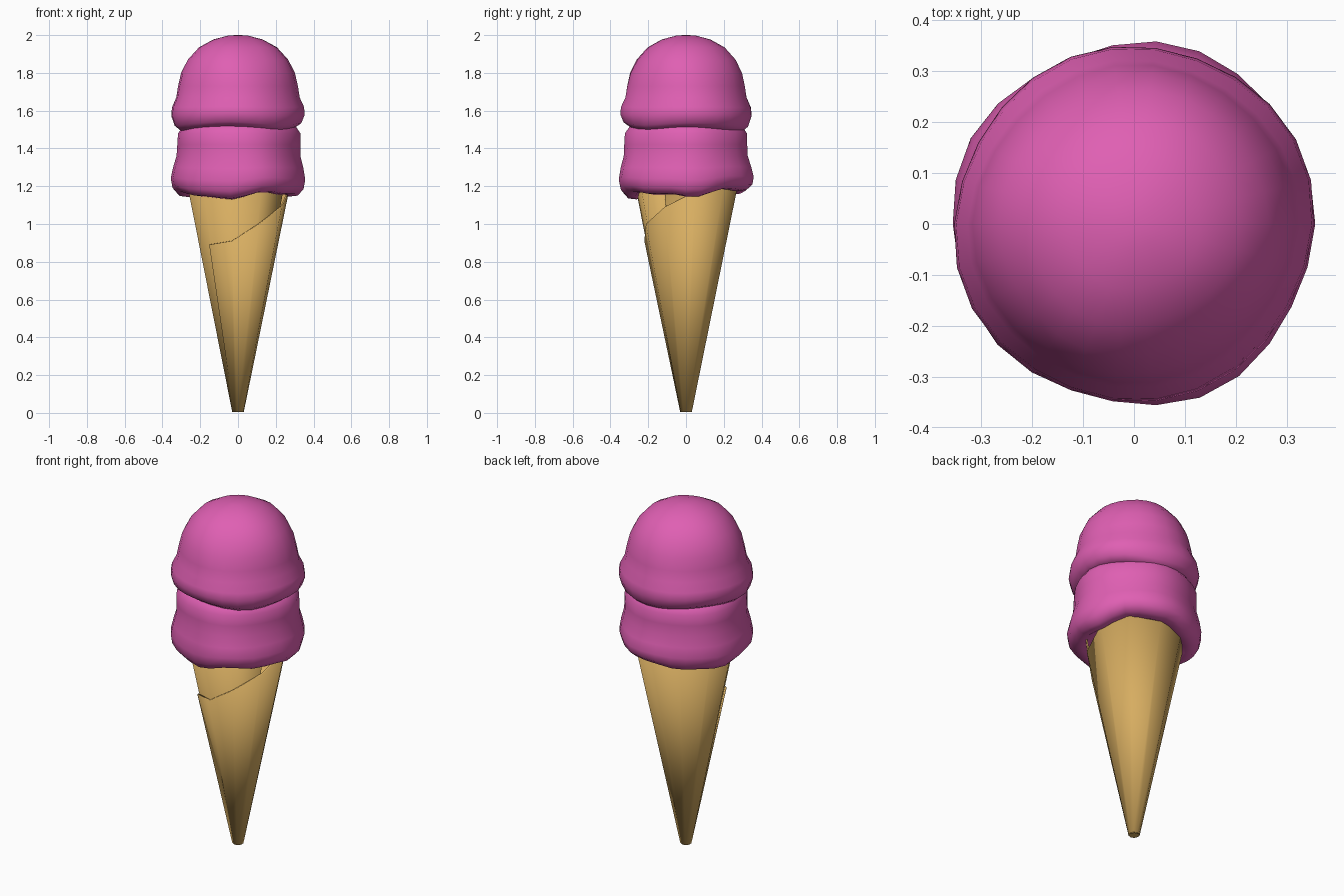
import bpy, bmesh, math

if "Cube" in bpy.data.objects:
    bpy.data.objects.remove(bpy.data.objects["Cube"])


def material(name, rgb):
    m = bpy.data.materials.new(name)
    m.diffuse_color = (*rgb, 1)
    m.use_nodes = True
    m.node_tree.nodes["Principled BSDF"].inputs["Base Color"].default_value = m.diffuse_color
    return m


PINK = material("pink ice cream", (0.74, 0.115, 0.45))
WAFER = material("wafer", (0.68, 0.42, 0.12))


def finish(name, bm, mat, angle):
    bmesh.ops.recalc_face_normals(bm, faces=bm.faces)
    me = bpy.data.meshes.new(name)
    bm.to_mesh(me)
    bm.free()
    ob = bpy.data.objects.new(name, me)
    bpy.context.collection.objects.link(ob)
    me.materials.append(mat)
    bpy.ops.object.select_all(action='DESELECT')
    ob.select_set(True)
    bpy.context.view_layer.objects.active = ob
    bpy.ops.object.shade_smooth_by_angle(angle=math.radians(angle))
    return ob


def bump(a, centre, width):
    """Soft bump around an angle in degrees."""
    d = (a - math.radians(centre) + math.pi) % (2 * math.pi) - math.pi
    return math.exp(-(d / math.radians(width)) ** 2)


def scoop(name, profile, radius_wobble, rim_drop, sides=26):
    """Lathe a profile of (radius, z, rim weight), waving the rim."""
    bm = bmesh.new()
    rings = []
    for r, z, w in profile:
        ring = []
        for i in range(sides):
            a = 2 * math.pi * i / sides
            rr = r * (1 + radius_wobble(a, z))
            ring.append(bm.verts.new((rr * math.cos(a), rr * math.sin(a),
                                      z - w * rim_drop(a))))
        rings.append(ring)
    for lo, hi in zip(rings, rings[1:]):
        for i in range(sides):
            j = (i + 1) % sides
            bm.faces.new((lo[i], lo[j], hi[j], hi[i]))
    bm.faces.new(rings[0][::-1])
    bm.faces.new(rings[-1])
    return finish(name, bm, PINK, 50)


# Lower scoop with a dripping skirt
scoop("lower_scoop",
      [(0.14, 1.19, 0), (0.235, 1.185, 0.5), (0.27, 1.165, 1), (0.315, 1.17, 1),
       (0.347, 1.20, 0.8), (0.356, 1.245, 0.5), (0.345, 1.30, 0.2),
       (0.328, 1.36, 0), (0.326, 1.42, 0), (0.324, 1.48, 0), (0.29, 1.53, 0),
       (0.15, 1.56, 0)],
      lambda a, z: 0.014 * math.sin(5 * a + 1) + 0.012 * math.sin(3 * a + 9 * z),
      lambda a: (0.035 * bump(a, -108, 28) + 0.02 * bump(a, 150, 30)
                 + 0.02 * bump(a, 0, 25) - 0.02 * bump(a, 55, 25)
                 + 0.007 * math.sin(7 * a)))

# Upper scoop: dome with a rolled rim
scoop("upper_scoop",
      [(0.15, 1.54, 0), (0.26, 1.515, 1), (0.30, 1.51, 1), (0.335, 1.535, 0.8),
       (0.351, 1.58, 0.4), (0.346, 1.62, 0.2), (0.322, 1.67, 0),
       (0.312, 1.73, 0), (0.296, 1.80, 0), (0.262, 1.87, 0), (0.205, 1.935, 0),
       (0.13, 1.977, 0), (0.05, 1.998, 0), (0.01, 2.0, 0)],
      lambda a, z: (0.012 * math.sin(2 * a + 0.5) + 0.012 * math.sin(4 * a + 8 * z)
                    - 0.04 * bump(a, -70, 22) * max(0, z - 1.75) / 0.25),
      lambda a: (0.025 * bump(a, 75, 35) + 0.02 * bump(a, 190, 30)
                 + 0.015 * bump(a, -45, 25) - 0.008 * bump(a, -100, 25)))

# Wafer cone: one thin sheet rolled up, its slanted edge lapping over the front
TOPS = [0.89, 0.91, 1.0, 1.09, 1.17]
bm = bmesh.new()
low, high = [], []
for k in range(14):
    a = math.radians(-134 + 36 * k)
    top = TOPS[k] if k < len(TOPS) else 1.2
    lift = 0.012 * max(0, 1 - k / 9)
    for z, row in ((0.004, low), (top, high)):
        r = 0.03 + 0.201 * z + lift * z
        row.append(bm.verts.new((r * math.cos(a), r * math.sin(a), z)))
for k in range(13):
    bm.faces.new((low[k], low[k + 1], high[k + 1], high[k]))
cone = finish("wafer_cone", bm, WAFER, 25)
solid = cone.modifiers.new("thickness", 'SOLIDIFY')
solid.thickness = 0.008
solid.offset = -1

# Closed tip of the cone
bm = bmesh.new()
bmesh.ops.create_circle(bm, cap_ends=True, segments=10, radius=0.028)
bmesh.ops.translate(bm, verts=bm.verts, vec=(0, 0, 0.001))
finish("cone_tip", bm, WAFER, 25)
